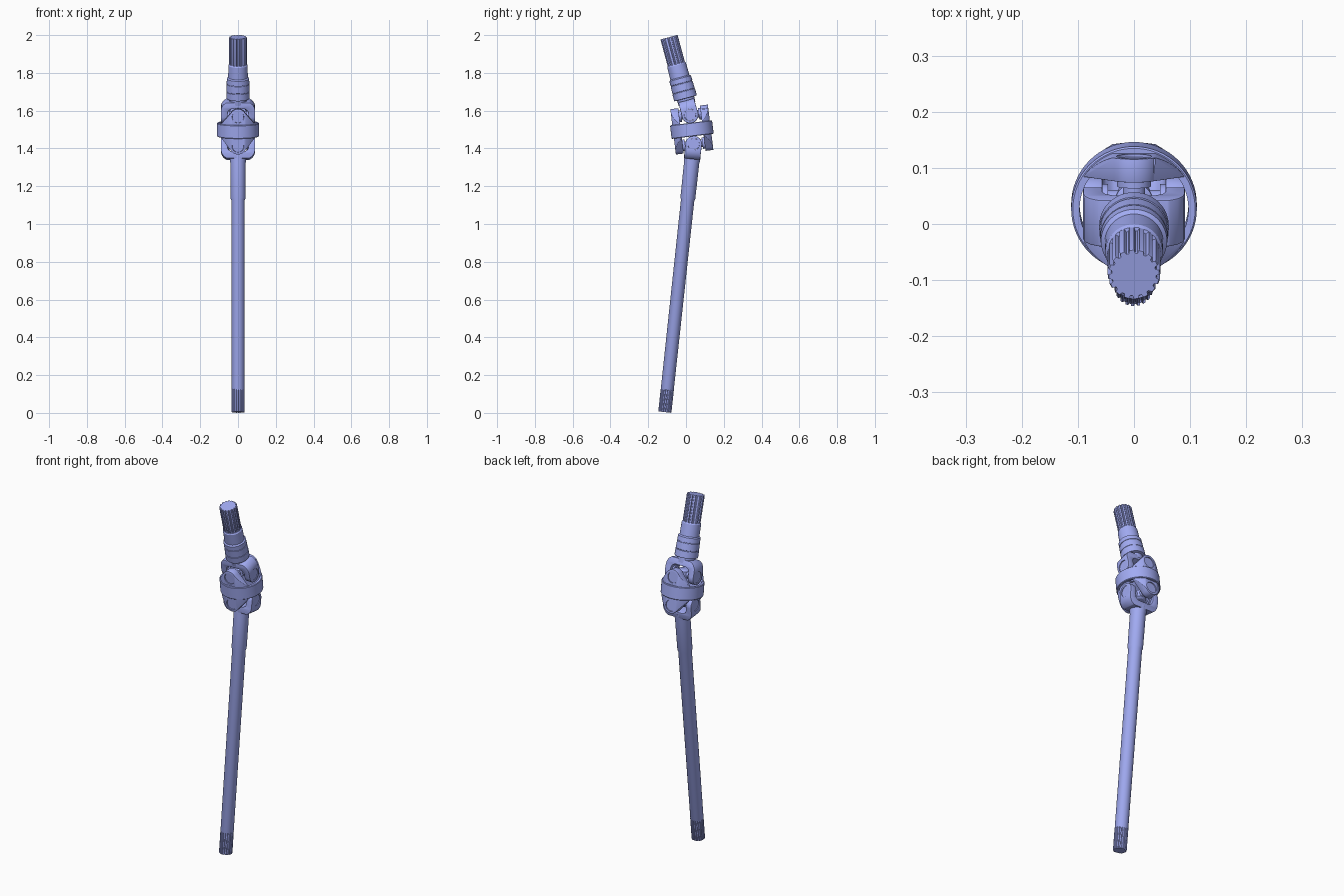
import bpy, bmesh
from math import sin, cos, pi, radians, atan2
from mathutils import Matrix, Vector

if "Cube" in bpy.data.objects:
    bpy.data.objects.remove(bpy.data.objects["Cube"])

STEEL = bpy.data.materials.new('blue_steel')
STEEL.diffuse_color = (.36, .41, .9, 1)
STEEL.use_nodes = True
STEEL.node_tree.nodes["Principled BSDF"].inputs["Base Color"].default_value = STEEL.diffuse_color


def link(name, bm):
    bmesh.ops.recalc_face_normals(bm, faces=bm.faces)
    me = bpy.data.meshes.new(name)
    bm.to_mesh(me)
    bm.free()
    me.materials.append(STEEL)
    ob = bpy.data.objects.new(name, me)
    bpy.context.collection.objects.link(ob)
    return ob


def loft(name, loops):
    bm = bmesh.new()
    rings = [[bm.verts.new(p) for p in loop] for loop in loops]
    n = len(rings[0])
    for a, b in zip(rings, rings[1:]):
        for i in range(n):
            bm.faces.new((a[i], a[(i + 1) % n], b[(i + 1) % n], b[i]))
    bm.faces.new(rings[0])
    bm.faces.new(rings[-1])
    return link(name, bm)


def prism(name, pts, axis, a, b):
    put = {'x': lambda p, t: (t, p[0], p[1]),
           'y': lambda p, t: (p[0], t, p[1]),
           'z': lambda p, t: (p[0], p[1], t)}[axis]
    return loft(name, [[put(p, t) for p in pts] for t in (a, b)])


def arc(r, cy=0, a0=0, a1=360, n=40):
    m = n if a1 - a0 == 360 else n - 1
    return [(r * cos(radians(a0 + (a1 - a0) * i / m)),
             cy + r * sin(radians(a0 + (a1 - a0) * i / m))) for i in range(n)]


def lathe(name, prof, n=48, closed=False):
    if not closed:
        return loft(name, [[(r * cos(2 * pi * i / n), r * sin(2 * pi * i / n), z)
                            for i in range(n)] for r, z in prof])
    bm = bmesh.new()
    g = [[bm.verts.new((r * cos(2 * pi * i / n), r * sin(2 * pi * i / n), z))
          for r, z in prof] for i in range(n)]
    for i in range(n):
        for j in range(len(prof)):
            k, l = (i + 1) % n, (j + 1) % len(prof)
            bm.faces.new((g[i][j], g[k][j], g[k][l], g[i][l]))
    return link(name, bm)


def apply(ob, kind, **kw):
    mod = ob.modifiers.new(kind, kind)
    for k, v in kw.items():
        setattr(mod, k, v)
    bpy.context.view_layer.objects.active = ob
    bpy.ops.object.modifier_apply(modifier=mod.name)


def boolean(ob, cutter, op):
    apply(ob, 'BOOLEAN', object=cutter, operation=op, solver='EXACT')
    bpy.data.objects.remove(cutter)


def place(ob, m):
    ob.matrix_world = m
    bpy.ops.object.select_all(action='DESELECT')
    ob.select_set(True)
    bpy.context.view_layer.objects.active = ob
    bpy.ops.object.shade_smooth_by_angle(angle=radians(32))


def spline(name, r, depth, teeth, z0, z1):
    sec = []
    for i in range(teeth):
        for f, rr in ((0, r), (.46, r), (.6, r - depth), (.86, r - depth)):
            a = 2 * pi * (i + f) / teeth
            sec.append((rr * cos(a), rr * sin(a)))
    return loft(name, [[(x * s, y * s, z) for x, y in sec]
                       for s, z in ((1, z0), (1, z1 - .004), (.96, z1))])


def frame(pivot, end):
    d = end - pivot
    return Matrix.Translation(pivot) @ Matrix.Rotation(atan2(-d.y, d.z), 4, 'X')


PIN = .078
centre = Matrix.Translation((0, .031, 1.5)) @ Matrix.Rotation(radians(7), 4, 'X')
pivots = {'upper': centre @ Vector((0, 0, PIN)), 'lower': centre @ Vector((0, 0, -PIN))}
ends = {'upper': Vector((0, -.09, 1.989)), 'lower': Vector((0, -.112, .004))}

# coupling ring
place(lathe('coupling_ring', [(.097, -.036), (.109, -.036), (.112, -.033), (.112, .033),
                              (.109, .036), (.097, .036)], 64, True), centre)

# coupling arms inside the ring, front and back, with bearing holes at both pivots
for side, label in ((-1, 'front'), (1, 'back')):
    top = arc(.043, PIN, 35, 145, 16)
    half = [(.09, .036)] + top + [(-.09, .036)]
    outline = half + [(-x, -z) for x, z in half]
    arm = prism('coupling_arm_' + label, outline, 'y', side * .058, side * .1)
    boolean(arm, prism('cut', arc(.107, n=64), 'z', -.2, .2), 'INTERSECT')
    apply(arm, 'BEVEL', width=.003, segments=2, limit_method='ANGLE', angle_limit=radians(35))
    for z in (-PIN, PIN):
        boolean(arm, prism('cut', arc(.031, z), 'y', side * .05, side * .12), 'DIFFERENCE')
    place(arm, centre)

for key in ('upper', 'lower'):
    piv = pivots[key]
    m = frame(piv, ends[key])
    cross_m = Matrix.Translation(piv) @ Matrix.Rotation(radians(7), 4, 'X')

    # forked yoke: U profile trimmed by the rounded side profile
    right = [(.056, -.05), (.09, -.05), (.091, .032), (.088, .05), (.078, .067), (.062, .079)]
    inner = [(.056, .02), (.05, .034), (.035, .044)]
    u = right + [(-x, z) for x, z in right[::-1]] + [(-x, z) for x, z in inner] + inner[::-1]
    yoke = prism(key + '_yoke', u, 'y', -.06, .06)
    trim = arc(.044, 0, 180, 360, 24) + [(.043, .04), (.043, .1), (-.043, .1), (-.043, .04)]
    boolean(yoke, prism('cut', trim, 'x', -.12, .12), 'INTERSECT')
    apply(yoke, 'BEVEL', width=.003, segments=2, limit_method='ANGLE', angle_limit=radians(35))
    for s in (-1, 1):
        boolean(yoke, prism('cut', arc(.031), 'x', s * .05, s * .12), 'DIFFERENCE')
    place(yoke, m)

    # cross: two pins, a hub and four bearing caps
    place(prism(key + '_cross_pin_x', arc(.02), 'x', -.075, .075), cross_m)
    place(prism(key + '_cross_pin_y', arc(.02), 'y', -.075, .075), cross_m)
    place(lathe(key + '_cross_hub', [(.022, -.026), (.034, -.018), (.034, .018), (.022, .026)]), cross_m)
    for s, tag in ((-1, 'a'), (1, 'b')):
        for axis, out in (('x', .087), ('y', .095)):
            place(prism(f'{key}_bearing_cap_{axis}_{tag}', arc(.0305), axis, s * .046, s * out), cross_m)

# upper stub shaft with seal collars
m = frame(pivots['upper'], ends['upper'])
L = (ends['upper'] - pivots['upper']).length
place(lathe('upper_stub_shaft', [
    (.045, .06), (.047, .09), (.06, .091), (.062, .094), (.062, .128), (.0595, .129), (.0595, .132),
    (.061, .133), (.06, .17), (.058, .171), (.058, .174), (.06, .175), (.059, .2), (.052, .206),
    (.051, .272), (.047, .278), (.04, .28)]), m)
place(spline('upper_spline', .047, .006, 16, .27, L), m)

# long lower shaft
m = frame(pivots['lower'], ends['lower'])
L = (ends['lower'] - pivots['lower']).length
place(lathe('lower_shaft', [(.044, .06), (.043, .085), (.0405, .1), (.0395, .288), (.0355, .298),
                            (.0345, L - .12), (.032, L - .115), (.028, L - .113)]), m)
place(spline('lower_spline', .035, .0035, 20, L - .12, L), m)
